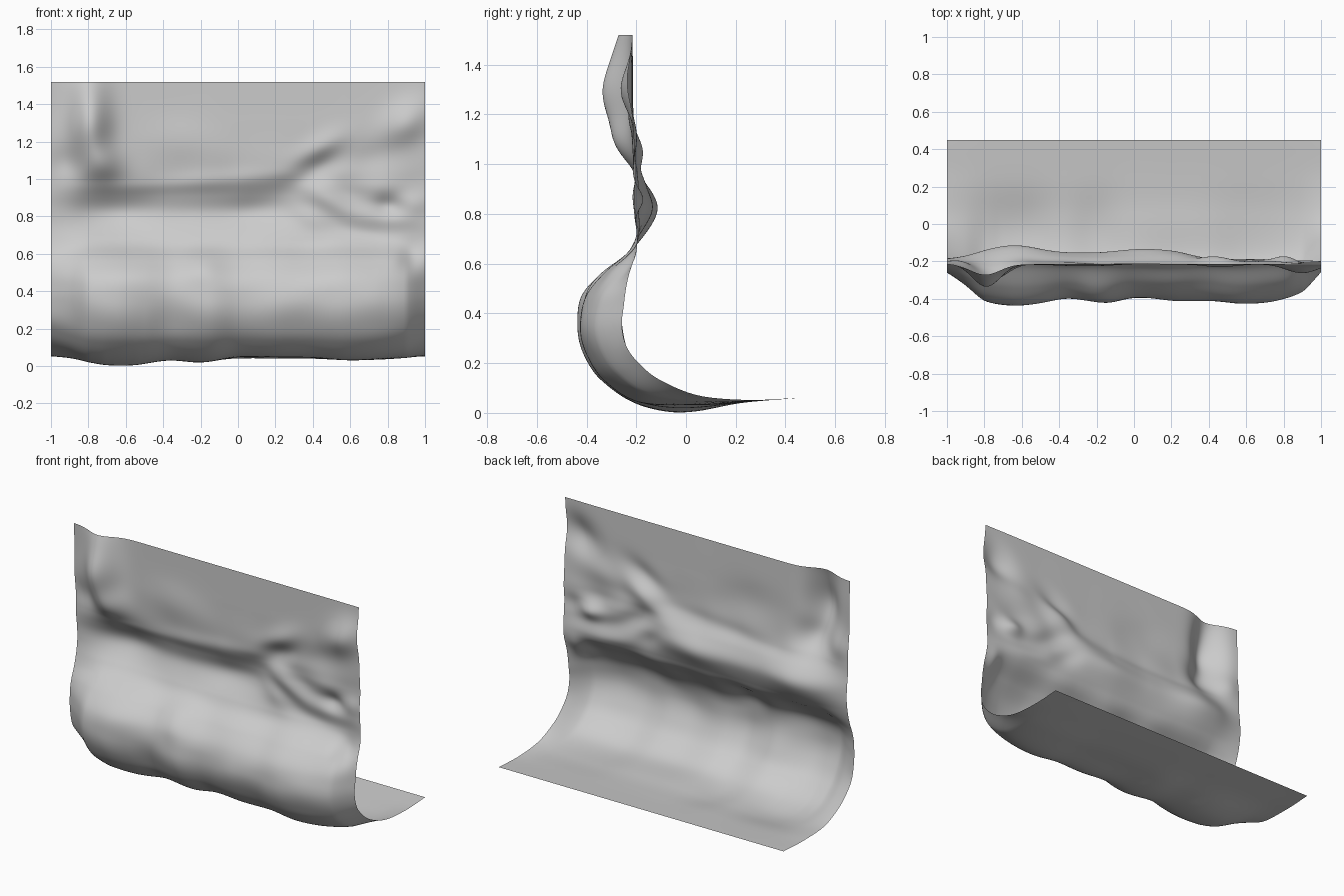
import bpy, math
from mathutils import Vector, noise

# Side profiles (y, z) from the back floor edge up to the top: full belly and side edge
FULL = [(.45, .06), (.25, .045), (.05, .032), (-.18, .045), (-.32, .13), (-.39, .23), (-.42, .34),
        (-.40, .46), (-.325, .56), (-.235, .64), (-.20, .70), (-.18, .77), (-.17, .84), (-.178, .91),
        (-.195, .98), (-.21, 1.06), (-.215, 1.2), (-.215, 1.36), (-.215, 1.52)]
EDGE = [(.45, .06), (.25, .052), (.05, .07), (-.1, .13), (-.18, .19), (-.235, .26), (-.255, .35),
        (-.25, .45), (-.235, .54), (-.215, .62), (-.2, .70), (-.19, .77), (-.19, .84), (-.195, .91),
        (-.20, .98), (-.205, 1.06), (-.21, 1.2), (-.21, 1.36), (-.215, 1.52)]
# How full the belly is along x
BELLY_X = [-1, -.9, -.8, -.65, -.5, -.35, -.15, 0, .2, .4, .58, .75, .9, 1]
BELLY_T = [.03, .45, .92, 1.1, 1.02, .88, 1.0, .86, .93, .92, 1.05, .94, .63, 0]

# Wall relief: x, z, radius along, radius across, push in y, tilt in degrees
BUMPS = [
    (-.79, 1.29, .075, .14, -.12, 0),     # upper left ridge
    (-.80, 1.52, .08, .08, -.025, 0),
    (-.72, 1.08, .07, .07, -.045, 0),
    (-.92, 1.08, .06, .06, .02, 0),
    (-.65, .82, .16, .08, .055, 0),       # hollow under the ledge
    (-.30, .80, .12, .06, .012, 0),
    (.06, .82, .16, .07, .04, 5),
    (-.15, .99, .40, .035, -.012, 4),     # ledge lip
    (-.30, 1.20, .12, .08, -.012, 0),
    (.41, 1.05, .11, .055, .045, 30),     # slanted dent
    (.44, 1.16, .10, .045, -.025, 30),
    (.50, .88, .12, .05, -.035, -30),     # right side folds
    (.38, .80, .08, .04, -.015, -30),
    (.76, .93, .09, .06, -.025, 0),
    (.78, .80, .16, .04, -.025, -10),
    (.72, .70, .16, .035, .012, -10),
    (.93, .86, .06, .05, -.03, 0),
    (.80, .86, .05, .04, .02, 0),
    (.90, 1.30, .10, .07, -.05, 40),
    (.72, 1.12, .12, .06, .018, 20),
    (.92, .58, .04, .05, .03, 0),
    (-.20, .53, .07, .06, -.022, 0),      # belly lumps
    (-.65, .50, .15, .08, -.012, 0),
    (-.38, .22, .10, .08, .015, 50),
]


def spline(vals, u):
    """Catmull-Rom value at parameter u, in steps of one per entry."""
    n = len(vals)
    i = min(int(u), n - 2)
    f = u - i
    b, c = vals[i], vals[i + 1]
    a = vals[i - 1] if i else 2 * b - c
    d = vals[i + 2] if i + 2 < n else 2 * c - b
    return .5 * (2 * b + (c - a) * f + (2 * a - 5 * b + 4 * c - d) * f * f
                 + (3 * b - a - 3 * c + d) * f ** 3)


def belly(x):
    for k in range(len(BELLY_X) - 1):
        if x <= BELLY_X[k + 1]:
            break
    f = (x - BELLY_X[k]) / (BELLY_X[k + 1] - BELLY_X[k])
    return spline(BELLY_T, k + f)


def relief(x, z):
    total = 0
    for bx, bz, rx, rz, push, tilt in BUMPS:
        a = math.radians(tilt)
        dx, dz = x - bx, z - bz
        p = (dx * math.cos(a) + dz * math.sin(a)) / rx
        q = (dz * math.cos(a) - dx * math.sin(a)) / rz
        total += push * math.exp(-.5 * (p * p + q * q))
    # gentle unevenness, fading out toward the flat top
    return total + .012 * noise.noise(Vector((x * 4, z * 5, 3))) * max(0, min(1, (1.3 - z) / .3))


# Draped sheet
NX, NS = 140, 150
columns = [[p[k] for p in prof] for prof in (FULL, EDGE) for k in (0, 1)]
verts, faces = [], []
for i in range(NX + 1):
    x = -1 + 2 * i / NX
    t = belly(x)
    for j in range(NS + 1):
        u = (len(FULL) - 1) * j / NS
        fy, fz, ey, ez = (spline(c, u) for c in columns)
        y, z = ey + (fy - ey) * t, ez + (fz - ez) * min(t, 1.05)
        # relief only acts on the upright part, sag only on the floor part
        y += relief(x, z) * min(1, max(0, (u - 3) / 3))
        sag = math.exp(-((y + .02) / .16) ** 2) * max(0, 1 - z / .3)
        z -= sag * (.03 * math.exp(-((x + .62) / .2) ** 2) + .017 * math.exp(-((x + .22) / .12) ** 2)
                    + .012 * math.exp(-((x + 1) / .2) ** 2) - .012 * math.exp(-((x - .2) / .3) ** 2))
        verts.append((x, y, max(0, z)))
for i in range(NX):
    for j in range(NS):
        a, b = i * (NS + 1) + j, (i + 1) * (NS + 1) + j
        faces.append((a, b, b + 1, a + 1))

mesh = bpy.data.meshes.new("draped_sheet")
mesh.from_pydata(verts, [], faces)
mesh.polygons.foreach_set("use_smooth", [True] * len(faces))
mesh.update()
sheet = bpy.data.objects.new("draped_sheet", mesh)
bpy.context.collection.objects.link(sheet)
